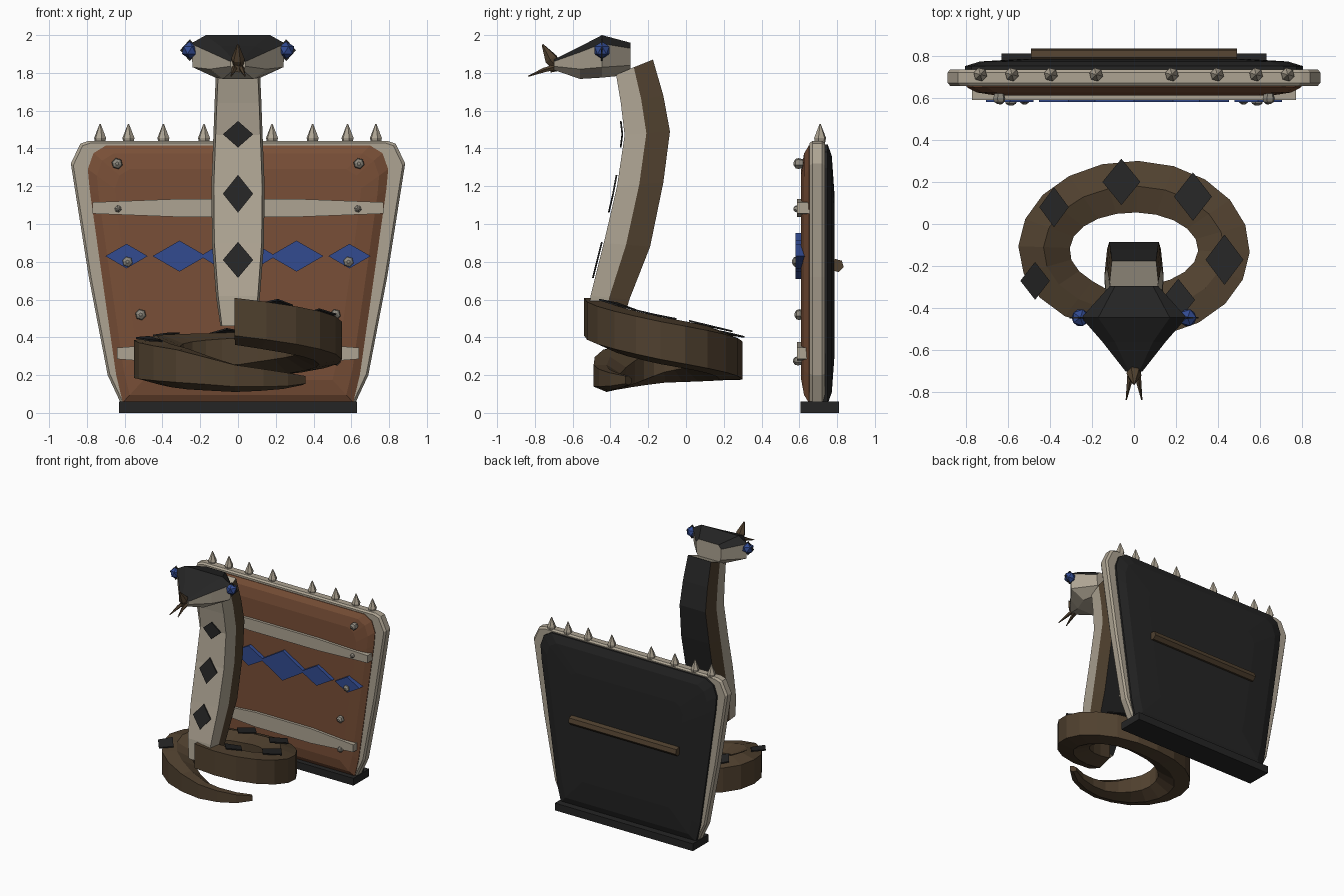
import bpy, bmesh, math
from mathutils import Vector

if "Cube" in bpy.data.objects:
    bpy.data.objects.remove(bpy.data.objects["Cube"])


def material(name, *rgb):
    m = bpy.data.materials.new(name)
    m.diffuse_color = (*rgb, 1)
    m.use_nodes = True
    m.node_tree.nodes["Principled BSDF"].inputs["Base Color"].default_value = m.diffuse_color
    return m


CREAM = material("cream", .42, .37, .29)
WOOD = material("red_brown", .19, .078, .038)
SCALE = material("dark_brown", .08, .052, .028)
BLACK = material("charcoal", .018, .018, .018)
BLUE = material("blue", .032, .07, .28)
METAL = material("grey_metal", .27, .25, .21)


def finish(name, bm, mats):
    bmesh.ops.recalc_face_normals(bm, faces=bm.faces)
    me = bpy.data.meshes.new(name)
    bm.to_mesh(me)
    bm.free()
    for m in mats:
        me.materials.append(m)
    ob = bpy.data.objects.new(name, me)
    bpy.context.collection.objects.link(ob)
    return ob


def loft(name, rings, mats, side_index=None):
    """Skin closed rings of points and cap both ends."""
    bm = bmesh.new()
    vs = [[bm.verts.new(p) for p in r] for r in rings]
    n = len(rings[0])
    for a, b in zip(vs, vs[1:]):
        for i in range(n):
            j = (i + 1) % n
            f = bm.faces.new((a[i], a[j], b[j], b[i]))
            f.material_index = side_index[i] if side_index else 0
    bm.faces.new(vs[0])
    bm.faces.new(vs[-1])
    return finish(name, bm, mats)


def tube(name, pts, radii, mat, sides=6):
    """Low-poly tube through points with varying radius."""
    pts = [Vector(p) for p in pts]
    d = (pts[-1] - pts[0]).normalized()
    u = d.orthogonal().normalized()
    v = d.cross(u)
    ang = [math.tau * i / sides for i in range(sides)]
    return loft(name, [[p + (u * math.cos(t) + v * math.sin(t)) * r for t in ang]
                       for p, r in zip(pts, radii)], [mat])


def mirrored(half):
    return half + [(-x, z) for x, z in reversed(half)]


def slab(name, outline, layers, mat):
    """Upright outline stacked along y; each layer is (y, scale)."""
    return loft(name, [[(x * s, y, .72 + (z - .72) * s) for x, z in outline]
                       for y, s in layers], [mat])


def diamond_outline(x, z, w, h):
    return [(x - w, z), (x, z - h), (x + w, z), (x, z + h)]


# ---- Shield ----
frame = mirrored([(.62, .05), (.69, .2), (.79, .72), (.885, 1.32), (.835, 1.425), (.79, 1.44)])
board = mirrored([(.61, .055), (.645, .2), (.72, .72), (.785, 1.18), (.795, 1.29), (.765, 1.375), (.70, 1.415)])
slab("shield_frame", frame, [(.655, .985), (.67, 1), (.72, 1), (.735, .985)], CREAM)
slab("shield_board", board, [(.70, 1), (.65, 1), (.625, .94), (.61, .82)], WOOD)
slab("shield_backing", board, [(.70, 1.01), (.75, 1.01), (.772, .92), (.785, .65)], BLACK)
loft("shield_foot", [[(x, .605, 0), (x, .81, 0), (x, .81, .06), (x, .605, .06)]
                     for x in (-.63, .63)], [BLACK])
tube("back_handle", [(-.49, .80, .78), (.49, .80, .78)], [.036, .036], SCALE)

# Straps across the board
for name, z, hw, h0, h1 in (("upper_strap", 1.085, .77, .03, .048),
                            ("lower_strap", .315, .64, .03, .06)):
    loft(name, [[(x, .588, z - h), (x, .66, z - h), (x, .66, z + h), (x, .588, z + h)]
                for x, h in ((-hw, h0), (-hw * .4, h1), (hw * .4, h1), (hw, h0))], [CREAM])

# Row of diamonds on the board
for x, w, h in ((-.59, .112, .065), (-.31, .142, .082), (0, .2, .122),
                (.31, .142, .082), (.59, .112, .065)):
    o = diamond_outline(x, .83, w, h)
    loft("board_diamond", [[(px, y, pz) for px, pz in o] for y in (.58, .63)], [BLUE])

# Studs and top spikes, on both sides
for s in (-1, 1):
    for x, z, y, r in ((.64, 1.32, .57, .03), (.635, 1.08, .568, .02), (.585, .80, .562, .03),
                       (.515, .52, .575, .03), (.52, .275, .567, .025)):
        tube("stud", [(s * x, .64, z), (s * x, y + .025, z), (s * x, y + .01, z), (s * x, y, z)],
             [r * .6, r, r * .85, r * .3], METAL)
    for x in (.18, .395, .58, .73):
        tube("top_spike", [(s * x, .71, 1.43), (s * x, .71, 1.455), (s * x, .71, 1.53)],
             [.027, .033, .003], CREAM)

# ---- Coiled body: angle, centre height, size ----
KEYS = [(-92, .485, 1), (0, .38, 1), (90, .3, 1), (180, .285, 1),
        (230, .235, .88), (270, .18, .56), (300, .17, .38), (322, .172, .2)]


def body(a):
    for (a0, z0, s0), (a1, z1, s1) in zip(KEYS, KEYS[1:]):
        if a <= a1:
            t = (a - a0) / (a1 - a0)
            return z0 + (z1 - z0) * t, s0 + (s1 - s0) * t
    return KEYS[-1][1:]


section = [(.12, -.10), (.12, .10), (0, .125), (-.125, .07), (-.125, -.07), (0, -.125)]
rings = []
for i in range(24):
    a = -92 + 414 * i / 23
    z, s = body(a)
    c, n = math.cos(math.radians(a)), math.sin(math.radians(a))
    # the loop leans down towards the back
    rings.append([((.43 + r * s) * c, -.12 + (.30 + r * s) * n, z + h * s - .2 * r * s * n)
                  for r, h in section])
loft("coiled_body", rings, [SCALE])

# Diamond markings laid on top of the coil
for x, y, w, h in ((-.06, .2, .09, .11), (.28, .13, .09, .115), (.43, -.17, .09, .12),
                   (.21, -.36, .08, .1), (-.38, .08, .07, .095), (-.47, -.27, .07, .09)):
    low, high = [], []
    for px, py in diamond_outline(x, y, w, h):
        a = math.degrees(math.atan2((py + .12) / .30, px / .43))
        if a < -92 or (x < 0 and a < 0):
            a += 360
        z, s = body(a)
        n = math.sin(math.radians(a))
        r = math.hypot(px, py + .12) - math.hypot(.43 * math.cos(math.radians(a)), .30 * n)
        top = z + .125 * s - .2 * r * n
        low.append((px, py, top))
        high.append((px, py, top + .009))
    loft("coil_diamond", [low, high], [BLACK])

# ---- Neck: z front, y front, z back, y back, half width ----
neck = [(.46, -.52, .46, -.34, .085), (.62, -.505, .6, -.30, .105), (.9, -.435, .88, -.19, .125),
        (1.2, -.365, 1.22, -.12, .128), (1.47, -.325, 1.49, -.085, .118),
        (1.64, -.345, 1.68, -.12, .112), (1.79, -.37, 1.87, -.175, .105)]
rings = []
for zf, yf, zb, yb, w in neck:
    zm, ym = (zf + zb) / 2, yf + (yb - yf) * .48
    rings.append([(-w, yf, zf), (w, yf, zf), (w * 1.1, ym, zm),
                  (w, yb, zb), (-w, yb, zb), (-w * 1.1, ym, zm)])
loft("neck", rings, [CREAM, SCALE, BLACK], [0, 0, 1, 2, 1, 0])


def neck_front(z):
    for a, b in zip(neck, neck[1:]):
        if z <= b[0]:
            return a[1] + (b[1] - a[1]) * (z - a[0]) / (b[0] - a[0])


for z, h in ((.81, .095), (1.16, .1), (1.475, .07)):
    o = diamond_outline(0, z, .08, h)
    loft("throat_diamond", [[(px, neck_front(pz) - d, pz) for px, pz in o] for d in (.016, .007)], [BLACK])

# ---- Head: y, crown width/height, brow width/height, cheek width/height, chin width/height ----
head = [(-.295, .09, 1.96, .115, 1.93, .11, 1.84, .07, 1.79),
        (-.445, .17, 2.0, .25, 1.955, .24, 1.83, .12, 1.775),
        (-.56, .09, 1.94, .15, 1.91, .15, 1.82, .08, 1.768),
        (-.70, .025, 1.87, .04, 1.86, .04, 1.835, .025, 1.815)]
rings = []
for y, *v in head:
    half = list(zip(v[::2], v[1::2]))
    rings.append([(x, y, z) for x, z in mirrored(half)])
loft("head", rings, [CREAM, BLACK], [1, 0, 0, 0, 0, 0, 1, 1])

# Eyes with slit pupils
for s in (-1, 1):
    bm = bmesh.new()
    bmesh.ops.create_icosphere(bm, subdivisions=1, radius=.046)
    eye = finish("eye", bm, [BLUE])
    eye.location = (s * .255, -.445, 1.92)
    o = diamond_outline(s * .255, 1.92, .052, .058)
    loft("pupil", [[(x, y, z) for x, z in o] for y in (-.449, -.441)], [BLACK])
    # forked tongue prong
    tube("tongue_prong", [(s * .015, -.67, 1.835), (s * .022, -.75, 1.815), (s * .037, -.835, 1.782)],
         [.016, .013, .003], SCALE, 5)

# Snout horn and tongue root
tube("snout_horn", [(0, -.68, 1.83), (0, -.715, 1.875), (0, -.76, 1.95)], [.028, .036, .005], SCALE)
tube("tongue", [(0, -.62, 1.84), (0, -.72, 1.825)], [.02, .024], SCALE)
